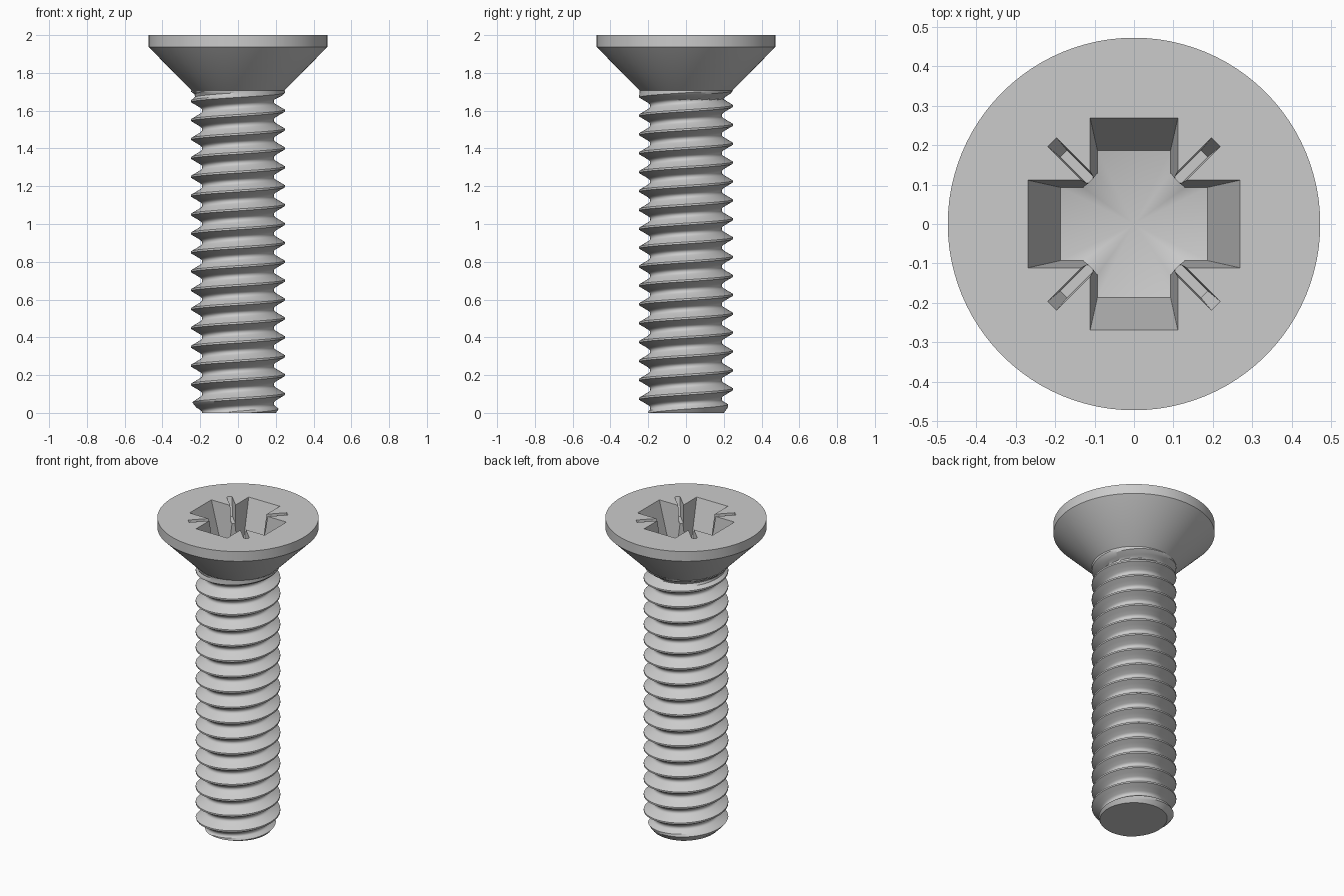
import bpy, bmesh, math
from mathutils import Matrix

cube = bpy.data.objects.get("Cube")
if cube:
    bpy.data.objects.remove(cube, do_unlink=True)

steel = bpy.data.materials.new("light_grey_steel")
steel.use_nodes = True
steel.diffuse_color = (0.6, 0.6, 0.6, 1)
steel.node_tree.nodes["Principled BSDF"].inputs["Base Color"].default_value = steel.diffuse_color

SEGS = 96
PITCH = 0.1
CREST = 0.248
NECK_Z = 1.708
TOP = 2.0


def make_object(name, bm):
    bmesh.ops.remove_doubles(bm, verts=bm.verts, dist=1e-5)
    bmesh.ops.recalc_face_normals(bm, faces=bm.faces)
    mesh = bpy.data.meshes.new(name)
    bm.to_mesh(mesh)
    bm.free()
    mesh.materials.append(steel)
    obj = bpy.data.objects.new(name, mesh)
    bpy.context.collection.objects.link(obj)
    return obj


def activate(obj):
    bpy.ops.object.select_all(action='DESELECT')
    obj.select_set(True)
    bpy.context.view_layer.objects.active = obj


def smooth(obj):
    activate(obj)
    bpy.ops.object.shade_smooth_by_angle(angle=math.radians(30))


def skin(bm, rows):
    """Join neighbouring rows of points with quads."""
    grid = [[bm.verts.new(p) for p in row] for row in rows]
    for a, b in zip(grid, grid[1:]):
        for i in range(len(a) - 1):
            bm.faces.new((a[i], a[i + 1], b[i + 1], b[i]))
    return grid


# Threaded shank: half a thread as (distance from crest, depth)
HALF = [(0, 0), (0.005, 0), (0.02, 0.026), (0.034, 0.049),
        (0.040, 0.0555), (0.045, 0.058), (0.05, 0.0585)]


def shank_radius(z, turn):
    d = abs((z - PITCH * turn + PITCH / 2) % PITCH - PITCH / 2)
    depth = HALF[-1][1]
    for (d0, h0), (d1, h1) in zip(HALF, HALF[1:]):
        if d <= d1:
            depth = h0 + (h1 - h0) * (d - d0) / (d1 - d0)
            break
    fade = min(1, max(0, (1.70 - z) / 0.04))     # run-out under the head
    return min(CREST - depth * fade, 0.2 + 0.75 * z)   # chamfered tip


offsets = [d for d, h in HALF[:-1]] + [PITCH - d for d, h in HALF[:0:-1]]
rows = []
for k in range(-2, 18):
    for off in offsets:
        row = []
        for i in range(SEGS + 1):
            turn = i / SEGS
            z = min(NECK_Z, max(0, PITCH * (k + turn) + off))
            r = shank_radius(z, turn)
            a = math.tau * turn
            row.append((r * math.cos(a), r * math.sin(a), z))
        rows.append(row)
bm = bmesh.new()
skin(bm, rows)
bmesh.ops.remove_doubles(bm, verts=bm.verts, dist=1e-5)
bmesh.ops.dissolve_degenerate(bm, edges=bm.edges, dist=1e-5)
tip = [e for e in bm.edges if e.is_boundary and max(v.co.z for v in e.verts) < 0.001]
bmesh.ops.holes_fill(bm, edges=tip, sides=0)
smooth(make_object("threaded_shank", bm))

# Countersunk head
profile = [(0.18, 1.67), (CREST - 0.001, NECK_Z), (0.473, 1.937), (0.473, TOP)]
bm = bmesh.new()
grid = skin(bm, [[(r * math.cos(math.tau * i / SEGS), r * math.sin(math.tau * i / SEGS), z)
                  for i in range(SEGS + 1)] for r, z in profile])
for ring in (grid[0], grid[-1]):
    bm.faces.new(ring[:-1])
head = make_object("countersunk_head", bm)


def cutter(name, top, bottom, depth, angle=0, apex=None):
    """Closed tapered cutter between two outlines, with an optional pointed floor."""
    bm = bmesh.new()
    upper = [bm.verts.new((x, y, TOP + 0.01)) for x, y in top]
    lower = [bm.verts.new((x, y, TOP - depth)) for x, y in bottom]
    n = len(upper)
    for i in range(n):
        j = (i + 1) % n
        bm.faces.new((upper[i], upper[j], lower[j], lower[i]))
    bm.faces.new(upper)
    if apex:
        point = bm.verts.new((0, 0, TOP - apex))
        for i in range(n):
            bm.faces.new((lower[i], lower[(i + 1) % n], point))
    else:
        bm.faces.new(lower)
    bmesh.ops.rotate(bm, verts=bm.verts, matrix=Matrix.Rotation(angle, 3, 'Z'))
    obj = make_object(name, bm)
    obj.hide_render = True
    return obj


def rect(x0, x1, y):
    return [(x0, -y), (x1, -y), (x1, y), (x0, y)]


def octagon(r):
    return [(r * math.cos(math.pi * (i + 0.5) / 4), r * math.sin(math.pi * (i + 0.5) / 4))
            for i in range(8)]


# Cross recess: two tapered slots, an eight-sided core and four diagonal ticks
FLOOR, POINT = 0.26, 0.305
cutters = [cutter("slot_cutter", rect(-0.272, 0.272, 0.112), rect(-0.187, 0.187, 0.093),
                  FLOOR, k * math.pi / 2, POINT) for k in range(2)]
cutters.append(cutter("core_cutter", octagon(0.166), octagon(0.17), FLOOR, 0, POINT))
cutters += [cutter("tick_cutter", rect(0.08, 0.298, 0.0165), rect(0.08, 0.253, 0.012),
                   0.11, (k + 0.5) * math.pi / 2) for k in range(4)]
for c in cutters:
    mod = head.modifiers.new("recess", 'BOOLEAN')
    mod.operation = 'DIFFERENCE'
    mod.solver = 'EXACT'
    mod.object = c
    activate(head)
    bpy.ops.object.modifier_apply(modifier=mod.name)
    bpy.data.objects.remove(c, do_unlink=True)
smooth(head)
